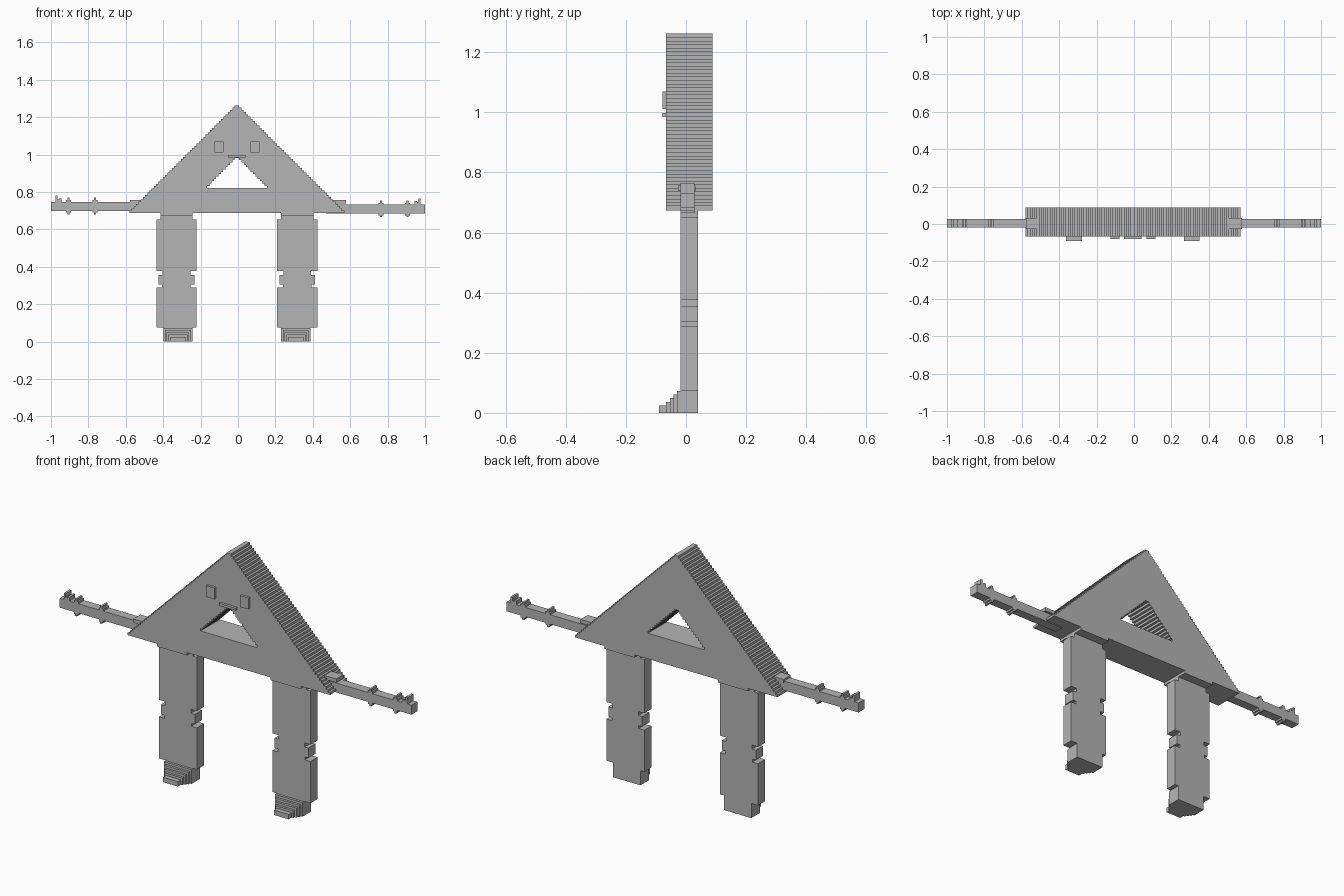
import bpy
from mathutils import Matrix

cube = bpy.data.objects.get("Cube")
if cube:
    bpy.data.objects.remove(cube)

grey = bpy.data.materials.new("stone_grey")
grey.use_nodes = True
COLOUR = (0.46, 0.46, 0.46, 1)
grey.diffuse_color = COLOUR
grey.node_tree.nodes["Principled BSDF"].inputs["Base Color"].default_value = COLOUR

CX = -0.006      # centre line of the body and legs
STEP = 0.012     # size of one stair step


def slab(name, outlines, y0, y1):
    """Extrude closed x-z outlines from y0 to y1; inner outlines become holes."""
    curve = bpy.data.curves.new(name + "_outline", "CURVE")
    curve.dimensions = "2D"
    curve.fill_mode = "BOTH"
    curve.extrude = (y1 - y0) / 2
    for pts in outlines:
        spline = curve.splines.new("POLY")
        spline.points.add(len(pts) - 1)
        for p, (x, z) in zip(spline.points, pts):
            p.co = (x, z, 0, 1)
        spline.use_cyclic_u = True
    helper = bpy.data.objects.new(name + "_outline", curve)
    bpy.context.collection.objects.link(helper)
    bpy.context.view_layer.update()
    graph = bpy.context.evaluated_depsgraph_get()
    mesh = bpy.data.meshes.new_from_object(helper.evaluated_get(graph))
    bpy.data.objects.remove(helper)
    mesh.transform(Matrix.Translation((0, (y0 + y1) / 2, 0)) @ Matrix.Rotation(1.5707963, 4, "X"))
    mesh.polygons.foreach_set("use_smooth", [False] * len(mesh.polygons))
    mesh.materials.clear()
    mesh.materials.append(grey)
    mesh.name = name
    obj = bpy.data.objects.new(name, mesh)
    bpy.context.collection.objects.link(obj)
    return obj


def box(name, x0, x1, y0, y1, z0, z1):
    return slab(name, [[(x0, z0), (x1, z0), (x1, z1), (x0, z1)]], y0, y1)


def stair_triangle(half, z0, z1, steps):
    """Triangle whose two slopes climb in small square steps."""
    run, rise = half / steps, (z1 - z0) / steps
    right = []
    for i in range(steps):
        x = half - i * run
        right += [(x, z0 + i * rise), (x, z0 + (i + 1) * rise)]
    return [(CX + x, z) for x, z in right] + [(CX - x, z) for x, z in reversed(right)]


def banded(bands):
    """Outline of consecutive bands (start, end, low, high) along one axis."""
    low = [p for a, b, lo, hi in bands for p in ((a, lo), (b, lo))]
    high = [p for a, b, lo, hi in bands for p in ((a, hi), (b, hi))]
    return low + high[::-1]


# Body: stepped triangle with a stepped triangular opening
slab("body", [stair_triangle(0.575, 0.688, 1.262, 48),
              stair_triangle(0.16, 0.82, 0.982, 13)], -0.066, 0.088)

# Face
for side, s in (("left", 1), ("right", -1)):
    x = CX + s * 0.096
    box(side + "_eye", x - 0.024, x + 0.024, -0.079, -0.066, 1.011, 1.069)
box("mouth", CX - 0.047, CX + 0.047, -0.079, -0.066, 0.985, 0.998)

# Legs: bands of (bottom, top, half width) from ankle to hip
LEG = [(0, 0.075, 0.078), (0.075, 0.289, 0.108), (0.289, 0.304, 0.076),
       (0.304, 0.355, 0.096), (0.355, 0.376, 0.074), (0.376, 0.652, 0.108),
       (0.652, 0.676, 0.086)]
for side, s in (("left", 1), ("right", -1)):
    mid = CX + s * 0.323
    # the ankle sits slightly towards the centre line
    bands = [(a, b, mid - w - (s * 0.008 if a == 0 else 0),
              mid + w - (s * 0.008 if a == 0 else 0)) for a, b, w in LEG]
    slab(side + "_leg", [[(x, z) for z, x in banded(bands)]], -0.018, 0.04)
    box(side + "_hip", mid - 0.086, mid + 0.086, -0.066, 0.088, 0.674, 0.688)

    # Toes: treads that get lower and narrower towards the front
    foot = mid - s * 0.008
    for i in range(5):
        y = -0.018 - i * STEP
        front = y - STEP * (2 if i == 4 else 1)
        w = 0.078 - i * 0.009
        box(f"{side}_toe_step_{i + 1}", foot - w, foot + w, front, y, 0, 0.073 - i * STEP)

# Arms: bands along x of (start, end, drop below, rise above) around the bar
ARM = [(0.47, 0.752, 0, 0), (0.752, 0.76, 0.01, 0.01), (0.76, 0.77, 0.019, 0.022),
       (0.77, 0.778, 0.01, 0.01), (0.778, 0.894, 0, 0), (0.894, 0.902, 0.01, 0.01),
       (0.902, 0.912, 0.019, 0.022), (0.912, 0.92, 0.01, 0.01), (0.92, 0.945, 0, 0),
       (0.945, 0.957, 0, 0.019), (0.957, 0.966, 0, 0.013), (0.966, 0.977, 0, 0.033),
       (0.977, 1, 0, 0)]
for side, s, z in (("left", 1, 0.684), ("right", -1, 0.699)):
    bands = [(s * a, s * b, z - d, z + 0.048 + u) for a, b, d, u in ARM]
    slab(side + "_arm", [banded(bands)], -0.019, 0.028)
    x0, x1 = sorted((s * 0.48, s * 0.577))
    box(side + "_shoulder", x0, x1, -0.026, 0.032, 0.738, 0.757)
